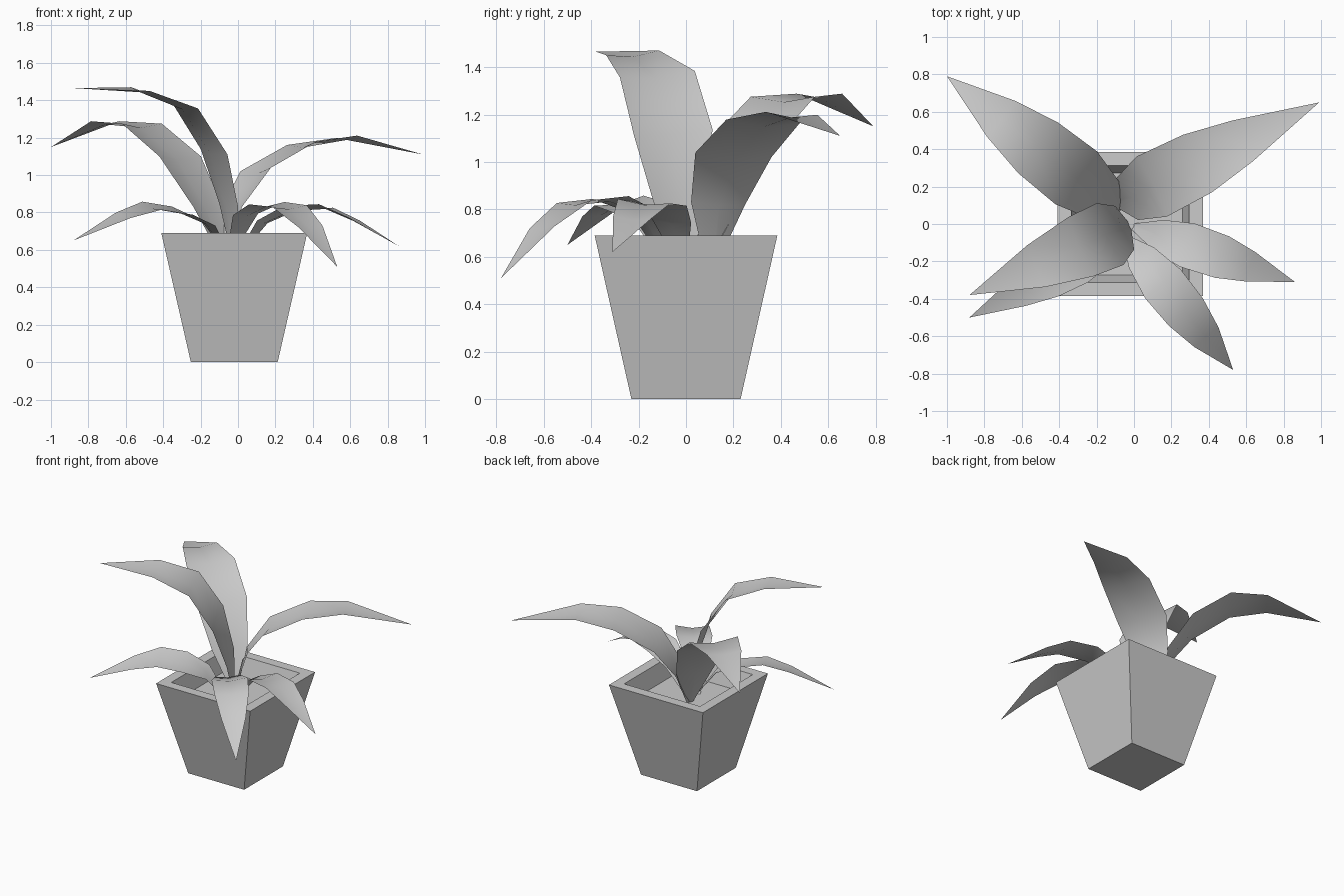
import bpy
import bmesh
from mathutils import Vector

cube = bpy.data.objects.get("Cube")
if cube:
    bpy.data.objects.remove(cube, do_unlink=True)

GREY = (0.6, 0.6, 0.6, 1.0)
grey = bpy.data.materials.new("plain_grey")
grey.use_nodes = True
grey.diffuse_color = GREY
grey.node_tree.nodes["Principled BSDF"].inputs["Base Color"].default_value = GREY


def finish(name, bm, smooth=False):
    """Turn a bmesh into a named, coloured object."""
    mesh = bpy.data.meshes.new(name)
    bm.to_mesh(mesh)
    bm.free()
    mesh.materials.append(grey)
    for poly in mesh.polygons:
        poly.use_smooth = smooth
    obj = bpy.data.objects.new(name, mesh)
    bpy.context.collection.objects.link(obj)
    return obj


def square_ring(bm, half_x, half_y, z, centre_x=-0.02):
    corners = ((-1, -1), (1, -1), (1, 1), (-1, 1))
    return [bm.verts.new((centre_x + sx * half_x, sy * half_y, z)) for sx, sy in corners]


# Tapered square pot with a flat rim and sloping inner walls
SOIL = (0.28, 0.272, 0.56)
bm = bmesh.new()
profile = [(0.232, 0.23, 0), (0.39, 0.385, 0.69), (0.315, 0.312, 0.69), SOIL]
rings = [square_ring(bm, *row) for row in profile]
bm.faces.new(reversed(rings[0]))
for low, high in zip(rings, rings[1:]):
    for i in range(4):
        j = (i + 1) % 4
        bm.faces.new((low[i], low[j], high[j], high[i]))
finish("pot", bm)

# Soil closing the inside of the pot
bm = bmesh.new()
bm.faces.new(square_ring(bm, *SOIL))
finish("soil", bm)

# Half widths from the root to the tip, and depth of the central channel
HALF_WIDTHS = (0.02, 0.127, 0.18, 0.172, 0.122, 0)
CHANNEL = 0.14


def leaf(name, start, tip, spine, size=1.0, tilt=0.0):
    """Arching channelled blade; spine holds (distance from start, height)."""
    start = Vector((*start, 0))
    heading = (Vector((*tip, 0)) - start).normalized()
    up = Vector((0, 0, 1))
    side = up.cross(heading) + up * tilt
    points = [start + heading * r + up * z for r, z in spine]
    bm = bmesh.new()
    rows = []
    for i, (point, width) in enumerate(zip(points, HALF_WIDTHS)):
        width *= size
        ahead = points[min(i + 1, len(points) - 1)]
        behind = points[max(i - 1, 0)]
        below = side.cross(ahead - behind).normalized()
        offsets = (side * width, below * width * CHANNEL, -side * width)
        rows.append([bm.verts.new(point + offset) for offset in offsets])
    for a, b in zip(rows, rows[1:]):
        for k in range(2):
            bm.faces.new((a[k], a[k + 1], b[k + 1], b[k]))
    bmesh.ops.remove_doubles(bm, verts=bm.verts, dist=0.0005)
    finish(name, bm, smooth=True)


# Three tall leaves
leaf("tall_leaf_back_left", (-0.035, 0.135), (0.99, 0.65),
     [(-0.07, 0.55), (0, 0.825), (0.145, 1.03), (0.42, 1.17), (0.69, 1.205), (1.147, 1.11)],
     tilt=-0.05)
leaf("tall_leaf_front_right", (-0.05, -0.02), (-0.88, -0.38),
     [(-0.03, 0.55), (0, 0.84), (0.085, 1.125), (0.253, 1.37), (0.514, 1.46), (0.904, 1.465)],
     tilt=-0.08)
leaf("tall_leaf_back_right", (-0.16, 0.13), (-1.0, 0.79),
     [(-0.11, 0.55), (0, 0.83), (0.19, 1.1), (0.45, 1.275), (0.7, 1.288), (1.068, 1.15)])

# Three short drooping leaves
SHORT = 0.68
leaf("short_leaf_front", (0.04, -0.18), (0.53, -0.78),
     [(-0.15, 0.55), (0, 0.79), (0.18, 0.85), (0.375, 0.833), (0.55, 0.725), (0.775, 0.51)],
     SHORT, 0.05)
leaf("short_leaf_left", (0.13, -0.06), (0.86, -0.31),
     [(-0.15, 0.55), (0, 0.75), (0.163, 0.825), (0.36, 0.835), (0.52, 0.765), (0.772, 0.62)],
     SHORT, -0.08)
leaf("short_leaf_right", (-0.16, -0.13), (-0.88, -0.5),
     [(-0.14, 0.55), (0, 0.745), (0.155, 0.81), (0.335, 0.837), (0.51, 0.785), (0.81, 0.65)],
     SHORT, -0.18)
